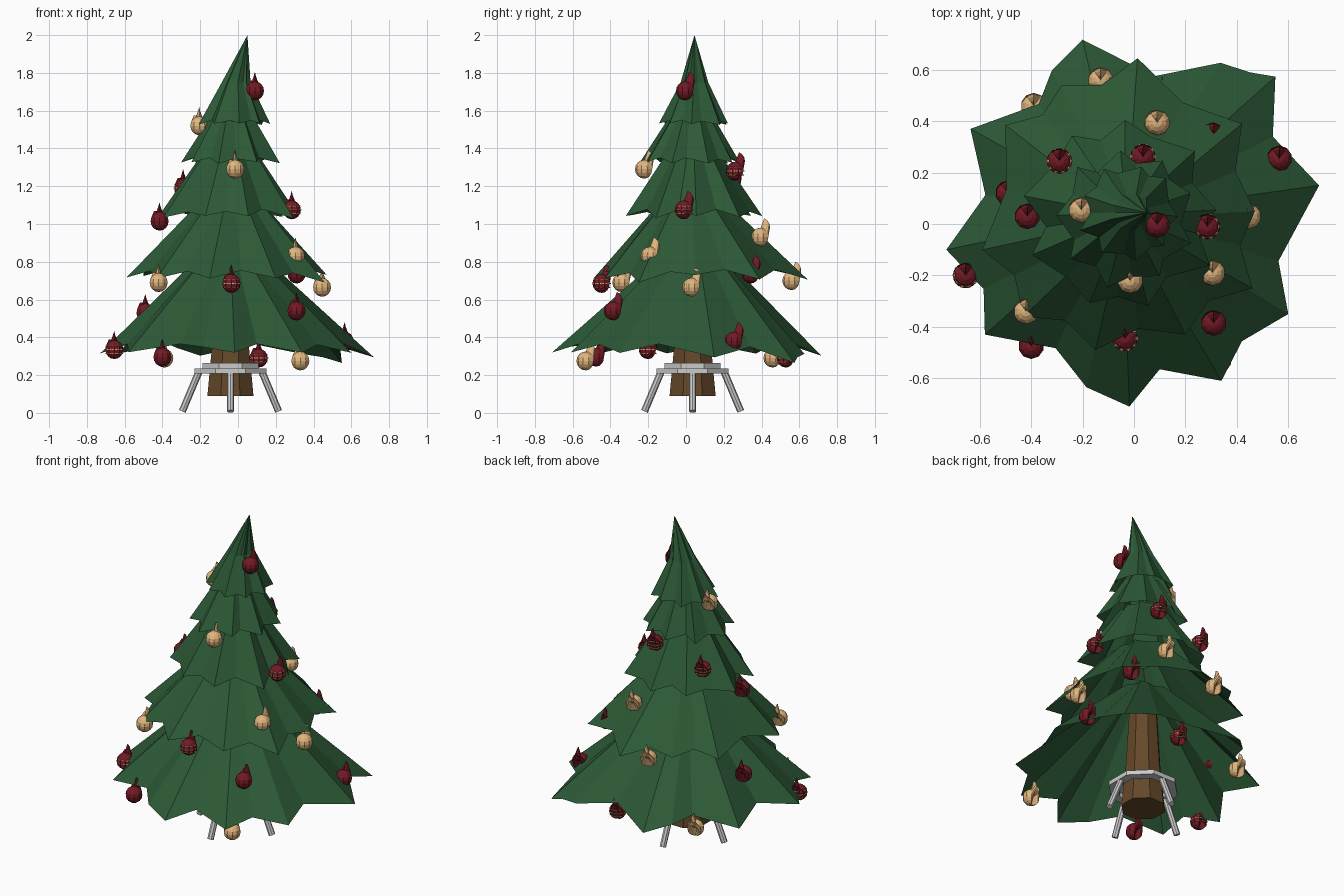
import bpy, bmesh, random
from math import cos, sin, pi, hypot
from mathutils import Vector

if "Cube" in bpy.data.objects:
    bpy.data.objects.remove(bpy.data.objects["Cube"])

random.seed(4)
CX, CY = -0.04, 0.035          # trunk axis


def material(name, rgb):
    m = bpy.data.materials.new(name)
    m.diffuse_color = (*rgb, 1)
    m.use_nodes = True
    m.node_tree.nodes["Principled BSDF"].inputs["Base Color"].default_value = m.diffuse_color
    return m


GREEN = material("needles", (0.025, 0.10, 0.037))
BROWN = material("bark", (0.13, 0.065, 0.022))
RED = material("red_glaze", (0.17, 0.01, 0.018))
TAN = material("gold_glaze", (0.76, 0.47, 0.21))


def finish(name, bm, mats=(), recalc=True):
    if recalc:
        bmesh.ops.recalc_face_normals(bm, faces=bm.faces)
    me = bpy.data.meshes.new(name)
    bm.to_mesh(me)
    bm.free()
    for m in mats:
        me.materials.append(m)
    ob = bpy.data.objects.new(name, me)
    bpy.context.collection.objects.link(ob)
    return ob


def loft(bm, rings, closed=False):
    n = len(rings[0])
    vs = [[bm.verts.new(p) for p in r] for r in rings]
    pairs = list(zip(vs, vs[1:])) + ([(vs[-1], vs[0])] if closed else [])
    for a, b in pairs:
        for i in range(n):
            bm.faces.new((a[i], a[(i + 1) % n], b[(i + 1) % n], b[i]))
    return vs


def circle(r, z, n=8):
    return [(CX + r * cos(2 * pi * (i + .5) / n), CY + r * sin(2 * pi * (i + .5) / n), z)
            for i in range(n)]


# Branch tiers: jagged rim shrinking upwards to a small ring, or to the crown tip
def tier(name, rim, c, ztip, slope, levels, apex=None):
    dist = [hypot(x - c[0], y - c[1]) for x, y in rim]
    far = max(dist)
    rings = [[(x, y, ztip + min(slope * (far - d), 0.1)) for (x, y), d in zip(rim, dist)]]
    for (ox, oy), s, z in levels:
        rings.append([(ox + (x - c[0]) * s, oy + (y - c[1]) * s, z) for x, y in rim])
    bm = bmesh.new()
    vs = loft(bm, rings)
    if apex:
        tip, top = bm.verts.new(apex), vs[-1]
        for i in range(len(top)):
            bm.faces.new((top[i], top[(i + 1) % len(top)], tip))
    finish(name, bm, [GREEN], recalc=False)


def jagged(c, r, n, phase):
    pts = []
    for i in range(2 * n):
        a = phase + pi * (i + random.uniform(-.25, .25)) / n
        d = r * (random.uniform(.94, 1.03) if i % 2 == 0 else random.uniform(.76, .86))
        pts.append((c[0] + d * cos(a), c[1] + d * sin(a)))
    return pts


def notched(tips, c, k):
    pts = []
    for p, q in zip(tips, tips[1:] + tips[:1]):
        mx, my = (p[0] + q[0]) / 2, (p[1] + q[1]) / 2
        pts += [p, (c[0] + (mx - c[0]) * k, c[1] + (my - c[1]) * k)]
    return pts


rim1 = [(.72, .15), (.54, .34), (.55, .573), (.45, .59), (.337, .627), (.08, .575),
        (-.2, .717), (-.32, .596), (-.37, .467), (-.636, .37), (-.578, .113), (-.73, -.1),
        (-.585, -.253), (-.58, -.43), (-.305, -.483), (-.185, -.635), (-.018, -.71),
        (.1, -.565), (.34, -.61), (.42, -.456), (.6, -.35), (.562, -.144)]
tips2 = [(.47, .05), (.42, .39), (.014, .645), (-.28, .54), (-.5, .385), (-.59, -.1),
         (-.43, -.36), (-.15, -.49), (.2, -.43), (.46, -.25)]
ax = (CX, CY)
tier("branches_bottom", rim1, (-.02, 0), .265, .55, [(ax, .2, .85)])
tier("branches_lower", notched(tips2, (-.06, .07), .9), (-.06, .07), .69, .5, [(ax, .3, 1.12)])
tier("branches_middle", jagged((-.045, .035), .385, 9, .1), (-.045, .035), 1.03, .5, [(ax, .34, 1.4)])
tier("branches_upper", jagged((-.035, .02), .275, 9, .3), (-.035, .02), 1.32, .5, [((-.03, .03), .36, 1.6)])
tier("branches_crown", jagged((-.02, .04), .195, 9, 0), (-.02, .04), 1.525, .5,
     [((-.01, .045), .4, 1.75)], (.05, .045, 2.0))

# Trunk
bm = bmesh.new()
v = loft(bm, [circle(.132, .09), circle(.105, .36), circle(.08, .8)])
bm.faces.new(v[0])
bm.faces.new(v[-1])
finish("trunk", bm, [BROWN])


# Stand: two eight-sided hoops and four splayed legs
def hoop(name, ro, ri, z0, z1):
    bm = bmesh.new()
    loft(bm, [circle(ro, z0), circle(ro, z1), circle(ri, z1), circle(ri, z0)], closed=True)
    finish(name, bm)


hoop("stand_hoop", .207, .15, .208, .236)
hoop("stand_collar", .16, .112, .236, .264)
for k, side in enumerate(("right", "back", "left", "front")):
    d = Vector((cos(k * pi / 2), sin(k * pi / 2), 0))
    base = Vector((CX, CY, 0))
    low, high = base + d * .255 + Vector((0, 0, .008)), base + d * .165 + Vector((0, 0, .222))
    axis = high - low
    bm = bmesh.new()
    bmesh.ops.create_cone(bm, cap_ends=True, segments=8, radius1=.019, radius2=.019, depth=axis.length)
    bm.transform(axis.to_track_quat('Z', 'Y').to_matrix().to_4x4())
    bmesh.ops.translate(bm, verts=bm.verts, vec=(low + high) / 2)
    finish("stand_leg_" + side, bm)


# Baubles: faceted ball, little hanger, optional gold bands
def bauble(name, p, mat, striped):
    R = .05
    bm = bmesh.new()
    bmesh.ops.create_uvsphere(bm, u_segments=10, v_segments=8, radius=R)
    n = len(bm.verts)
    bmesh.ops.create_cone(bm, cap_ends=True, segments=6, radius1=.009, radius2=.006, depth=.018)
    bm.verts.ensure_lookup_table()
    bmesh.ops.translate(bm, verts=bm.verts[n:], vec=(0, 0, R + .004))
    if striped:
        for z in (-.02, .0, .02):
            r = (R * R - z * z) ** .5
            ring = [[(q * cos(a * pi / 5), q * sin(a * pi / 5), z + h) for a in range(10)]
                    for q, h in ((r - .004, -.003), (r + .001, -.002), (r + .001, .002), (r - .004, .003))]
            count = len(bm.faces)
            loft(bm, ring, closed=True)
            bm.faces.ensure_lookup_table()
            for f in bm.faces[count:]:
                f.material_index = 1
    finish(name, bm, [mat, TAN]).location = p


plain = [(.09, -.003, 1.705), (-.415, .03, 1.015), (.31, .345, .735), (.31, -.385, .54),
         (-.49, .12, .53), (.565, .255, .38), (-.4, -.475, .295)]
banded = [(.035, .262, 1.28), (.285, -.01, 1.075), (-.29, .245, 1.19), (-.035, -.445, .685),
          (-.655, -.2, .335), (.11, .53, .29)]
gold = [(-.205, .055, 1.52), (-.015, -.22, 1.29), (.09, .395, .93), (.305, -.19, .83),
        (-.42, -.34, .69), (.445, .03, .665), (-.13, .56, .70), (-.39, .46, .29), (.33, -.53, .275)]
for label, pts, mat, striped in (("red_bauble", plain, RED, False),
                                 ("striped_bauble", banded, RED, True),
                                 ("gold_bauble", gold, TAN, False)):
    for i, p in enumerate(pts):
        bauble(f"{label}_{i + 1}", p, mat, striped)
